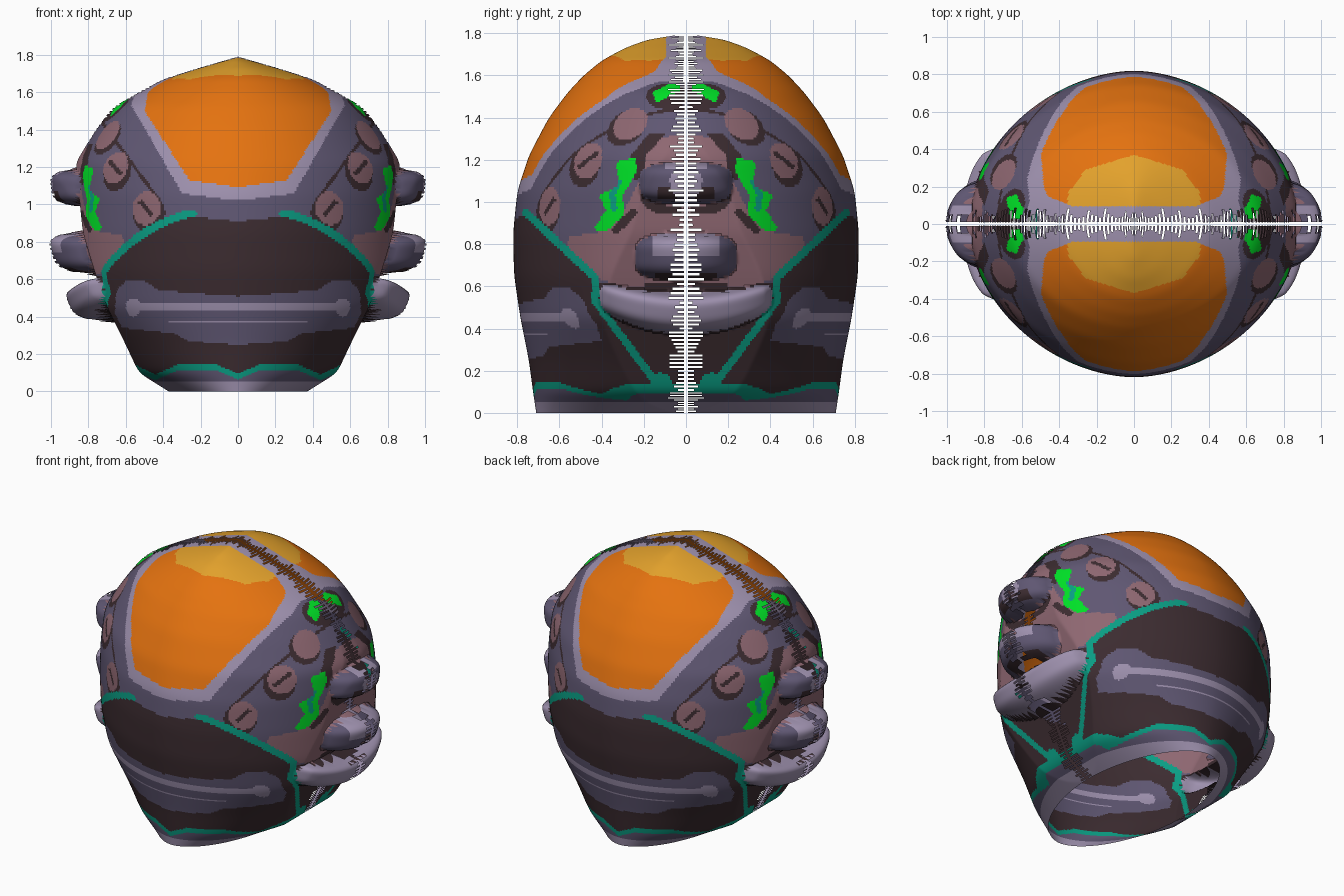
import bpy, bmesh, math, random
from mathutils import Vector

random.seed(4)
cube = bpy.data.objects.get("Cube")
if cube:
    bpy.data.objects.remove(cube, do_unlink=True)

# Palette
PALETTE = {
    "purple": (.115, .095, .17), "lilac": (.34, .28, .42), "brown": (.045, .025, .03),
    "pink": (.27, .135, .165), "orange": (.78, .17, .005), "yellow": (.77, .36, .025),
    "green": (0, .75, .02), "teal": (.003, .34, .23),
}
NAMES = list(PALETTE)
COLUMNS, STEP, ROUND = 120, .0115, 1.85

# Shell profile: height, half width, half depth, flat limit of the sides
PROFILE = [Vector(k) for k in (
    (0, .37, .71, .37), (.1, .57, .725, .53), (.25, .68, .745, .6), (.45, .84, .785, .7),
    (.65, .88, .815, .77), (.85, .89, .82, .83), (1.05, .89, .8, .85), (1.22, .88, .745, .87),
    (1.4, .76, .65, .76), (1.52, .67, .56, .67), (1.6, .53, .485, .53), (1.67, .4, .4, .4),
    (1.73, .21, .29, .21), (1.77, .07, .18, .07), (1.79, .002, .05, .002))]

# Side lumps: centre height, upward bend, half length, half height, bulge
LUMPS = {"upper": (1.09, 0, .22, .1, .145), "middle": (.74, 0, .24, .115, .2),
         "lower": (.47, .5, .41, .1, .2)}

# Painted regions seen from the front (x, z)
VISOR = [(0, 1.09), (.26, 1.13), (.5, 1.5), (.48, 1.6), (.36, 1.71), (0, 1.9)]
FRAME = [(0, 1.02), (.3, 1.06), (.57, 1.53), (.55, 1.6), (.4, 1.8), (0, 1.9)]
PANEL = [(0, .25), (.27, .27), (.34, .31), (.62, .34), (.66, .42), (.65, .54),
         (.6, .59), (.5, .59), (.42, .54), (0, .51)]
GROOVE = [(.4, .99), (.75, 1.47)]
# Painted region seen from the top (x, y)
SHINE = [(0, .09), (.36, .09), (.35, .17), (.26, .29), (0, .37)]
# Painted regions seen from the side (y, z)
CHEEK = [(0, 1.33), (.12, 1.3), (.2, 1.22), (.22, 1.1), (.3, .95), (.42, .85),
         (.55, .84), (.58, .76), (.43, .64), (.3, .6), (0, .58)]
CHEEK_EDGE = [(.1, 1.32), (.18, 1.32), (.27, 1.21), (.25, 1.1), (.2, 1.12), (.19, 1.22)]
GLOW = [(.24, 1.21), (.23, 1.15), (.3, 1.03), (.29, .94), (.38, .86), (.44, .87),
        (.38, .96), (.41, 1.03), (.32, 1.08), (.33, 1.19)]
GLOW_VEIN = [(.32, 1.09), (.35, 1.04), (.34, .97)]
TOP_GLOW = [(.03, 1.56), (.08, 1.56), (.16, 1.52), (.14, 1.47), (.1, 1.49), (.03, 1.52)]
PIPING = [(.76, .95), (.43, .64), (.43, .53), (.17, .18), (.1, .1)]
CREASES = [[(.04, .96), (.15, .97), (.2, 1.02)], [(.05, .6), (.18, .6)],
           [(.25, .95), (.33, .87)]]


def inside(u, v, poly):
    hit = False
    for (a, b), (c, d) in zip(poly, poly[1:] + poly[:1]):
        if (b > v) != (d > v) and u < a + (v - b) * (c - a) / (d - b):
            hit = not hit
    return hit


def near(u, v, path, width):
    p = Vector((u, v))
    for a, b in zip(path, path[1:]):
        a, b = Vector(a), Vector(b)
        t = max(0, min(1, (p - a).dot(b - a) / (b - a).length_squared))
        if (p - a.lerp(b, t)).length < width:
            return True
    return False


def lump_distance(y, z, lump):
    height, bend, length, tall, _ = lump
    return math.hypot(y / length, ((z - height - bend * y * y) / tall) ** 2)


def section_point(ring, angle):
    z, a, b, limit = ring
    c, s = math.cos(angle), math.sin(angle)
    r = (abs(c) ** ROUND + abs(s) ** ROUND) ** (-1 / ROUND)
    x, y = min(a * r * c, limit), b * r * s
    for lump in LUMPS.values():
        x += lump[-1] * max(0, 1 - lump_distance(y, z, lump) ** 2) ** .6 if c > .3 else 0
    return Vector((x if c > 1e-6 else 0, y, z))


# Evenly spaced rings, softened between the knots
rings = []
for low, high in zip(PROFILE, PROFILE[1:]):
    gap = high - low
    count = max(2, round(math.hypot(gap[0], max(abs(gap[1]), abs(gap[2]))) / STEP))
    rings += [low.lerp(high, j / count) for j in range(count)]
rings.append(PROFILE[-1])
for _ in range(16):
    rings = [rings[0]] + [(a + b * 2 + c) / 4 for a, b, c in zip(rings, rings[1:], rings[2:])] \
        + [rings[-1]]


def on_shell(y, z):
    ring = min(rings, key=lambda r: abs(r[0] - z))
    angles = [math.pi / 2 * i / COLUMNS for i in range(COLUMNS + 1)]
    return min((section_point(ring, a) for a in angles), key=lambda p: abs(p.y - y))


STUDS = [on_shell(.65, .985), on_shell(.47, 1.2), on_shell(.265, 1.37)]


def colour(p):
    x, y, z = p
    # Lumps on the sides
    if x > .4:
        e = lump_distance(y, z, LUMPS["upper"])
        if e < 1:
            return "lilac" if e < .35 or z > 1.16 and y < .1 else \
                "brown" if .04 < y < .13 and 1.02 < z < 1.07 else "purple"
        if lump_distance(y, z, LUMPS["middle"]) < 1:
            return "lilac" if z > .75 and y < .16 else "brown" if z < .66 and y < .15 else "purple"
        e = lump_distance(y, z, LUMPS["lower"])
        if e < 1:
            return "brown" if e > .93 and y < .3 else "lilac"
    # Collar
    rim = .13 - .05 * max(0, 1 - x / .12) - .055 * max(0, 1 - abs(x - .44) / .12)
    if abs(z - rim) < .016:
        return "teal"
    if z < rim:
        return "lilac" if z < .055 else "purple"
    # Visor and its frame
    if inside(x, z, VISOR) and y > .095 + .4 * max(0, x - .33):
        return "yellow" if inside(x, y, SHINE) else "orange"
    if inside(x, z, FRAME):
        return "lilac"
    if z > 1.57 and y < .2:
        return "lilac"
    # Glowing marks and piping
    if x > .3 and (inside(y, z, GLOW) or inside(y, z, TOP_GLOW)):
        return "teal" if near(y, z, GLOW_VEIN, .014) else "green"
    if near(y, z, PIPING, .018) or math.hypot(y - .12, z - .14) < .05:
        return "teal"
    # Lower front panel
    if inside(x, z, PANEL) and y > .4:
        bar = .43 < z < .472 and x < .54
        end = math.hypot((x - .56) / .04, (z - .45) / .05) < 1
        line = .365 < z < .378 and x < .37
        return "lilac" if bar or end or line else "purple"
    # Round studs with slots
    for k, stud in enumerate(STUDS):
        if (p - stud).length < .09:
            dx, dz = x - stud.x, z - stud.z
            slot = abs(dx * .66 + dz * .75) < .05 and abs(dx * .75 - dz * .66) < .012
            return "brown" if slot and k < 2 else "pink"
    for stud in STUDS:
        if (p - stud - Vector((-.012, .012, -.028))).length < .102:
            return "brown"
    # Grooves, cheeks and creases
    if near(x, z, GROOVE, .009) or inside(y, z, CHEEK_EDGE):
        return "brown"
    if x > .4 and any(near(y, z, crease, .02) for crease in CREASES):
        return "brown"
    if inside(y, z, CHEEK):
        return "pink"
    if math.hypot((y - .09) / .1, (z - 1.5) / .06) < 1:
        return "brown"
    slope = .64 + (y - .43) * .94 if y > .43 else .62
    return "brown" if z < slope and z < .91 + .1 * x else "purple"


# One quarter of the shell, with a toothed open seam along the middle
bm = bmesh.new()
grid = [[bm.verts.new(section_point(r, math.pi / 2 * i / COLUMNS)) for i in range(COLUMNS + 1)]
        for r in rings]
for row, (low, high) in enumerate(zip(grid, grid[1:])):
    tooth = random.uniform(.03, .085) if row % 2 else .01
    for i in range(COLUMNS):
        corners = (low[i], low[i + 1], high[i + 1], high[i])
        middle = sum((v.co for v in corners), Vector()) / 4
        if middle.y < tooth:
            continue
        face = bm.faces.new(corners)
        face.material_index = NAMES.index(colour(middle))
mesh = bpy.data.meshes.new("helmet_shell")
bm.to_mesh(mesh)
bm.free()

for name, rgb in PALETTE.items():
    mat = bpy.data.materials.new(name)
    mat.use_nodes = True
    mat.diffuse_color = (*rgb, 1)
    shader = mat.node_tree.nodes["Principled BSDF"]
    shader.inputs["Base Color"].default_value = (*rgb, 1)
    shader.inputs["Roughness"].default_value = .7
    mesh.materials.append(mat)

shell = bpy.data.objects.new("helmet_shell", mesh)
bpy.context.collection.objects.link(shell)
bpy.context.view_layer.objects.active = shell
shell.select_set(True)
bpy.ops.object.shade_smooth_by_angle(angle=math.radians(50))
mirror = shell.modifiers.new("mirror_quarters", "MIRROR")
mirror.use_axis = (True, True, False)
mirror.merge_threshold = .0005
